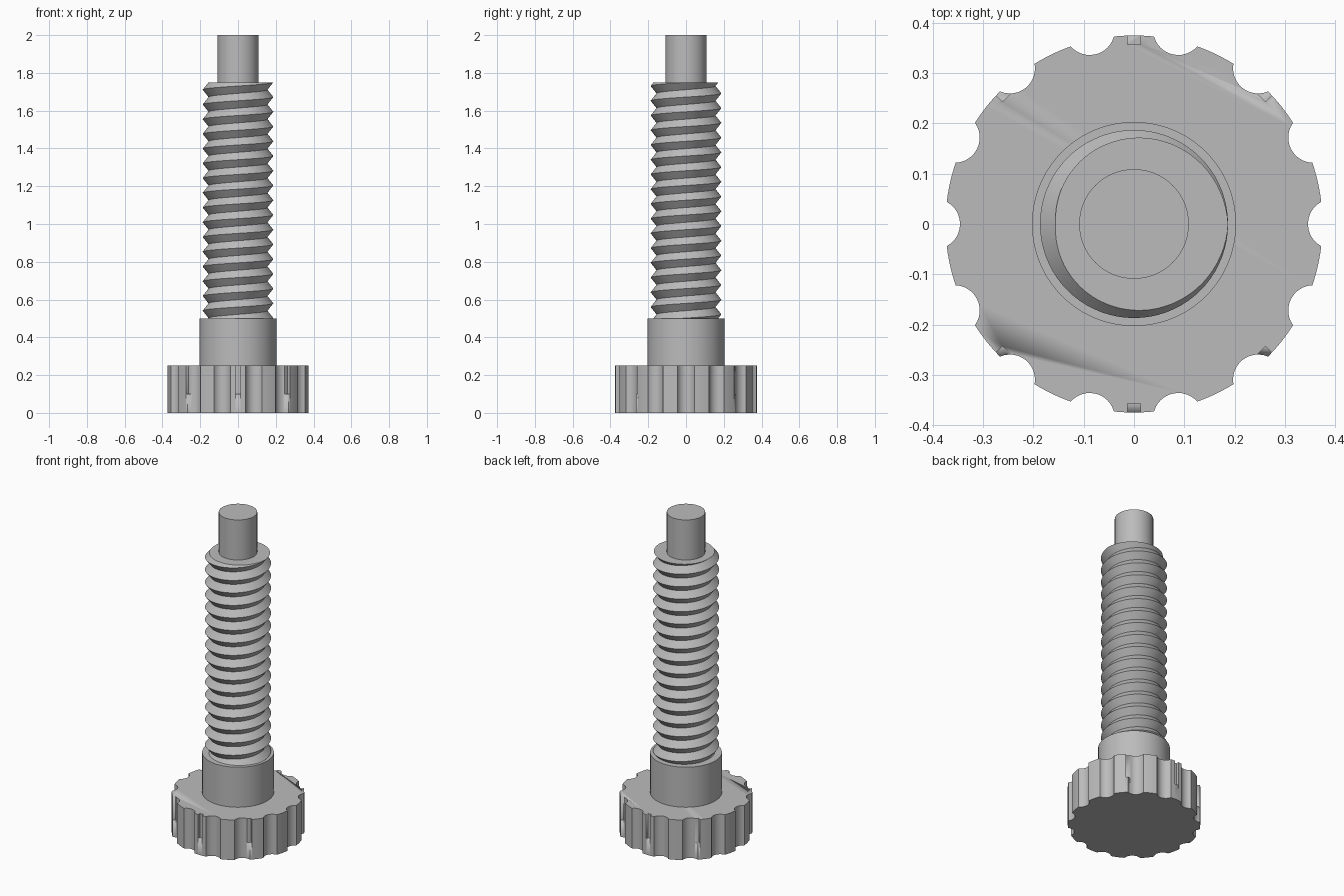
import bpy, bmesh
from math import sin, cos, pi, tau, radians, acos, floor, ceil
from mathutils import Vector, Matrix

if "Cube" in bpy.data.objects:
    bpy.data.objects.remove(bpy.data.objects["Cube"], do_unlink=True)

steel = bpy.data.materials.new("grey steel")
steel.use_nodes = True
GREY = (0.5, 0.5, 0.5, 1)
steel.diffuse_color = GREY
steel.node_tree.nodes["Principled BSDF"].inputs["Base Color"].default_value = GREY


def make(name, bm, smooth=30):
    bmesh.ops.recalc_face_normals(bm, faces=bm.faces)
    me = bpy.data.meshes.new(name)
    bm.to_mesh(me)
    bm.free()
    me.materials.append(steel)
    ob = bpy.data.objects.new(name, me)
    bpy.context.collection.objects.link(ob)
    bpy.ops.object.select_all(action='DESELECT')
    ob.select_set(True)
    bpy.context.view_layer.objects.active = ob
    bpy.ops.object.shade_smooth_by_angle(angle=radians(smooth))
    return ob


def prism(name, outline, z0, z1):
    bm = bmesh.new()
    base = bm.faces.new([bm.verts.new((x, y, z0)) for x, y in outline])
    top = bmesh.ops.extrude_face_region(bm, geom=[base])
    verts = [v for v in top["geom"] if isinstance(v, bmesh.types.BMVert)]
    bmesh.ops.translate(bm, vec=(0, 0, z1 - z0), verts=verts)
    return make(name, bm)


def circle(r, n=96):
    return [(r * cos(tau * i / n), r * sin(tau * i / n)) for i in range(n)]


# Knob: round disc with scalloped finger grips
R, HEIGHT, GRIPS = 0.375, 0.25, 14
D, S = 0.396, 0.05
swing = acos((D * D + S * S - R * R) / (2 * D * S))
half = acos((D * D + R * R - S * S) / (2 * D * R))
outline = []
for g in range(GRIPS):
    a = tau * g / GRIPS
    for i in range(13):
        p = swing * (1 - i / 6)
        x, y = D - S * cos(p), -S * sin(p)
        outline.append((x * cos(a) - y * sin(a), x * sin(a) + y * cos(a)))
    for i in range(1, 6):
        b = a + half + (tau / GRIPS - 2 * half) * i / 6
        outline.append((R * cos(b), R * sin(b)))
knob = prism("knob", outline, 0, HEIGHT)

# Small slots cut into the knob rim
bm = bmesh.new()
for i in range(8):
    turn = Matrix.Rotation(tau * i / 8, 4, 'Z')
    place = Matrix.Translation((0.397, 0, 0.2)) @ Matrix.Diagonal((0.08, 0.026, 0.2, 1))
    bmesh.ops.create_cube(bm, size=1, matrix=turn @ place)
cutter = make("slot_cutter", bm)
cutter.hide_render = True
mod = knob.modifiers.new("slots", 'BOOLEAN')
mod.operation, mod.solver, mod.object = 'DIFFERENCE', 'EXACT', cutter
bpy.context.view_layer.objects.active = knob
bpy.ops.object.modifier_apply(modifier=mod.name)
bpy.data.objects.remove(cutter, do_unlink=True)

# Collar and tip
prism("collar", circle(0.203), HEIGHT, 0.5)
prism("tip", circle(0.109), 1.74, 2)

# Screw thread: helical V ridges, trimmed flat at both ends
Z0, Z1, PITCH, N = 0.5, 1.75, 0.078, 72
CREST, ROOT = 0.187, 0.156
rows = 2 * ceil((Z1 - Z0) / PITCH) + 6
bm = bmesh.new()
grid = []
for j in range(N + 1):
    t = tau * j / N
    grid.append([bm.verts.new((r * cos(t), r * sin(t), Z1 + PITCH * (j / N + 1 - k / 2)))
                 for k in range(rows) for r in [ROOT if k % 2 else CREST]])
for j in range(N):
    for k in range(rows - 1):
        bm.faces.new((grid[j][k], grid[j + 1][k], grid[j + 1][k + 1], grid[j][k + 1]))
bmesh.ops.remove_doubles(bm, verts=bm.verts, dist=1e-5)
for z, n in ((Z0, -1), (Z1, 1)):
    cut = bmesh.ops.bisect_plane(bm, geom=bm.verts[:] + bm.edges[:] + bm.faces[:],
                                 plane_co=(0, 0, z), plane_no=(0, 0, n), clear_outer=True)
    rim = [e for e in bm.edges if e.is_boundary and all(abs(v.co.z - z) < 1e-4 for v in e.verts)]
    bmesh.ops.holes_fill(bm, edges=rim, sides=0)
make("thread", bm)
